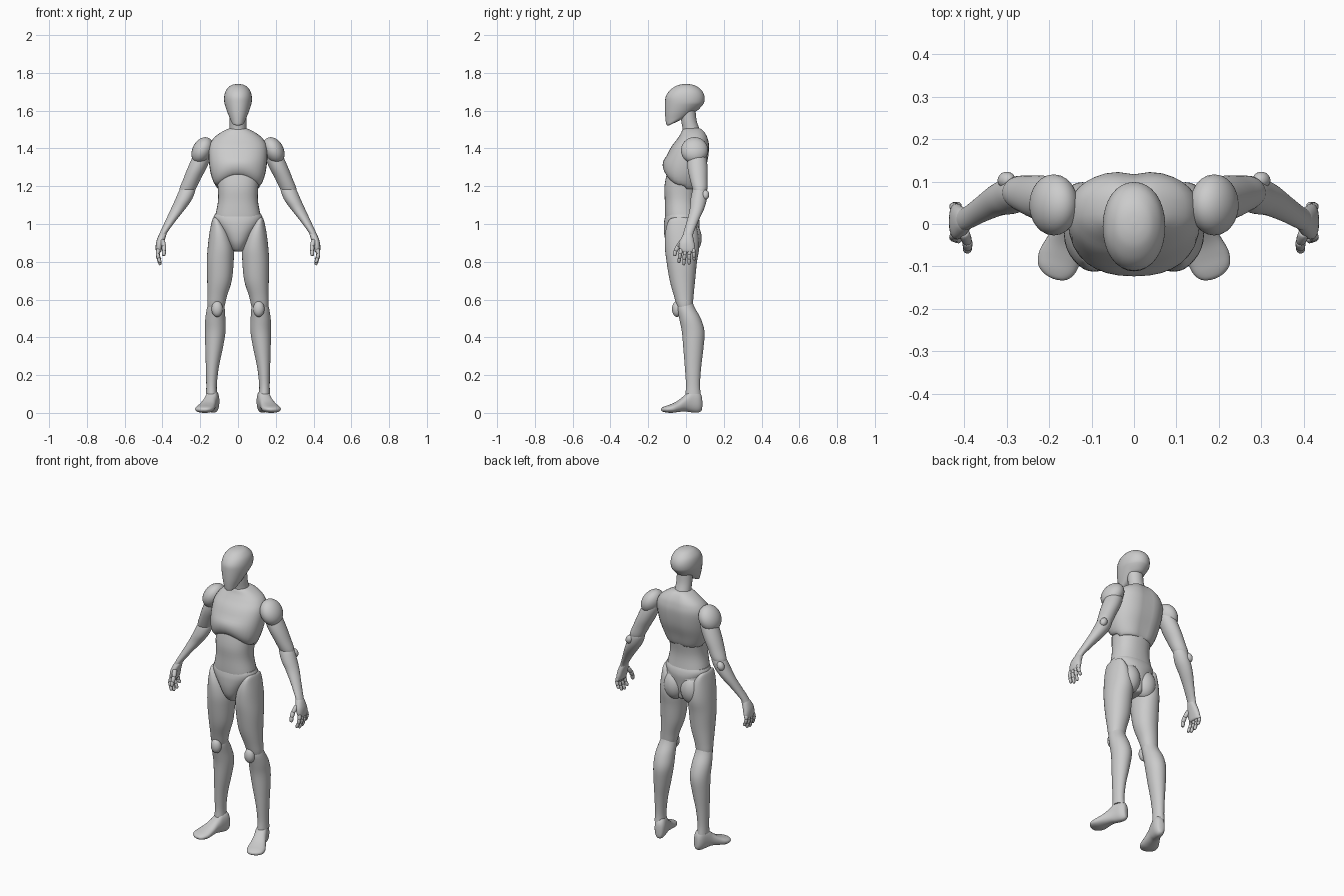
import bpy, bmesh, math
from mathutils import Matrix, Vector


def spline(a, b, c, d, t):
    return 0.5 * (2 * b + (c - a) * t + (2 * a - 5 * b + 4 * c - d) * t * t + (3 * b - a - 3 * c + d) * t ** 3)


def finish(name, bm, mirror, angle=50):
    bmesh.ops.recalc_face_normals(bm, faces=bm.faces)
    me = bpy.data.meshes.new(name)
    bm.to_mesh(me)
    bm.free()
    ob = bpy.data.objects.new(name, me)
    bpy.context.collection.objects.link(ob)
    bpy.ops.object.select_all(action='DESELECT')
    bpy.context.view_layer.objects.active = ob
    ob.select_set(True)
    bpy.ops.object.shade_smooth_by_angle(angle=math.radians(angle))
    if mirror:
        m = ob.modifiers.new("Mirror", 'MIRROR')
        m.use_mirror_merge = False
        m.use_clip = False
    return ob


# Loft of oval rings: (height, centre x, half width, front, back)
def loft(name, keys, mirror=False, shape=None, matrix=None, power=2.0, n=32, sub=4):
    rows = []
    for i in range(len(keys) - 1):
        quad = [keys[max(i - 1, 0)], keys[i], keys[i + 1], keys[min(i + 2, len(keys) - 1)]]
        for s in range(sub):
            rows.append([spline(*col, s / sub) for col in zip(*quad)])
    rows.append(list(keys[-1]))
    bm = bmesh.new()
    rings = []
    for z, cx, r, f, b in rows:
        ring = []
        for k in range(n):
            a = 2 * math.pi * k / n
            c, s = math.cos(a), math.sin(a)
            x = cx + r * math.copysign(abs(c) ** (2 / power), c)
            y = (f + b) / 2 + (b - f) / 2 * math.copysign(abs(s) ** (2 / power), s)
            p = Vector((x, y, z))
            if shape:
                p = shape(p)
            if matrix:
                p = matrix @ p
            ring.append(bm.verts.new(p))
        rings.append(ring)
    for a, b in zip(rings, rings[1:]):
        for k in range(n):
            bm.faces.new((a[k], a[(k + 1) % n], b[(k + 1) % n], b[k]))
    bm.faces.new(rings[0])
    bm.faces.new(rings[-1])
    return finish(name, bm, mirror)


def ellipsoid(name, loc, radii, tilt=(0, 0), mirror=True):
    bm = bmesh.new()
    m = (Matrix.Translation(loc) @ Matrix.Rotation(math.radians(tilt[1]), 4, 'Y')
         @ Matrix.Rotation(math.radians(tilt[0]), 4, 'X') @ Matrix.Diagonal((*radii, 1)))
    bmesh.ops.create_uvsphere(bm, u_segments=28, v_segments=18, radius=1, matrix=m)
    return finish(name, bm, mirror)


# Head: jaw underside slopes up toward the back
def jaw(p):
    w = max(0, min(1, (1.64 - p.z) / 0.11))
    p.z += w * 0.055 * max(0, min(1, (p.y + 0.09) / 0.12))
    return p


loft("head", [(1.522, 0, .012, -.098, -.06), (1.527, 0, .034, -.104, .0), (1.55, 0, .047, -.108, .05),
              (1.59, 0, .061, -.111, .075), (1.64, 0, .072, -.111, .095), (1.675, 0, .073, -.107, .098),
              (1.705, 0, .065, -.088, .085), (1.728, 0, .046, -.058, .058), (1.738, 0, .026, -.03, .032),
              (1.741, 0, .004, -.004, .006)], shape=jaw, power=2.1)
loft("neck", [(1.46, 0, .052, -.02, .085), (1.5, 0, .045, -.018, .072), (1.55, 0, .044, -.026, .056),
              (1.61, 0, .045, -.035, .05)])


# Chest: arched lower front edge and a shallow spine groove
def ribs(p):
    if p.y < 0:
        w = max(0, min(1, (1.36 - p.z) / 0.17))
        p.z += w * 0.075 * max(0, 1 - (p.x / 0.125) ** 2)
    elif p.y > .04:
        p.y -= 0.009 * math.exp(-(p.x / .03) ** 2)
    return p


loft("chest", [(1.185, 0, .09, -.08, .055), (1.19, 0, .112, -.105, .072), (1.25, 0, .14, -.122, .092),
               (1.32, 0, .153, -.118, .115), (1.40, 0, .155, -.083, .126), (1.445, 0, .137, -.05, .121),
               (1.475, 0, .105, -.03, .11), (1.50, 0, .062, -.018, .092), (1.51, 0, .03, 0, .07)],
     shape=ribs, power=2.3)
loft("abdomen", [(.99, 0, .122, -.105, .07), (1.04, 0, .121, -.111, .062), (1.12, 0, .106, -.112, .055),
                 (1.2, 0, .108, -.114, .066), (1.3, 0, .118, -.095, .085)], power=2.3)
# Pelvis wedge and buttocks
loft("pelvis", [(.855, 0, .018, -.055, .03), (.863, 0, .034, -.078, .05), (.9, 0, .055, -.104, .058),
                (.95, 0, .083, -.116, .066), (1.0, 0, .118, -.117, .072), (1.03, 0, .13, -.113, .068),
                (1.05, 0, .124, -.108, .06)], power=2.2)
ellipsoid("buttock", (.055, .025, .925), (.062, .058, .085))

# Legs
loft("thigh", [(1.035, .122, .006, -.06, .0), (1.02, .115, .022, -.09, .04), (.96, .1, .05, -.109, .062),
               (.88, .092, .068, -.112, .07), (.8, .094, .071, -.103, .058), (.7, .098, .065, -.086, .048),
               (.62, .11, .052, -.064, .04), (.57, .116, .046, -.05, .036), (.53, .118, .036, -.035, .03)],
     mirror=True, power=2.1)
loft("shin", [(.6, .114, .036, -.035, .03), (.56, .117, .046, -.048, .045), (.5, .12, .053, -.036, .078),
              (.43, .12, .054, -.022, .098), (.34, .127, .046, -.014, .092), (.24, .136, .034, -.006, .08),
              (.15, .14, .028, .0, .074), (.1, .14, .029, -.003, .078)], mirror=True)
ellipsoid("kneecap", (.11, -.048, .55), (.03, .026, .042))

# Foot: lofted from heel to toe, turned outward
turn = (Matrix.Translation((.134, .04, 0)) @ Matrix.Rotation(math.radians(16), 4, 'Z')
        @ Matrix(((1, 0, 0, 0), (0, 0, -1, 0), (0, 1, 0, 0), (0, 0, 0, 1))))
loft("foot", [(-.046, 0, .006, .025, .06), (-.041, 0, .02, .01, .095), (-.02, 0, .031, .001, .122),
              (.02, 0, .034, .004, .12), (.05, .002, .036, .008, .092), (.09, .005, .044, .004, .062),
              (.125, .007, .05, .0, .046), (.155, .007, .044, .003, .036), (.172, .004, .027, .008, .028),
              (.178, .002, .006, .013, .021)], mirror=True, matrix=turn, power=2.3)

# Arms
ellipsoid("shoulder", (.189, .045, 1.39), (.052, .072, .074), tilt=(0, -28))
loft("upper_arm", [(1.41, .175, .035, .02, .09), (1.36, .19, .048, .008, .106), (1.3, .215, .05, .008, .114),
                   (1.24, .243, .046, .02, .114), (1.185, .267, .043, .035, .113), (1.16, .275, .032, .045, .1)],
     mirror=True)
loft("forearm", [(1.21, .262, .026, .05, .1), (1.18, .268, .042, .035, .112), (1.13, .288, .044, .024, .11),
                 (1.08, .317, .038, .02, .096), (1.02, .355, .028, .006, .068), (.96, .391, .02, -.012, .042),
                 (.935, .402, .019, -.016, .036)], mirror=True)
ellipsoid("elbow", (.3, .103, 1.155), (.02, .02, .026), tilt=(0, -25))

# Hand with jointed fingers
loft("palm", [(.955, .393, .014, -.006, .03), (.94, .4, .02, -.018, .036), (.905, .412, .021, -.034, .043),
              (.875, .418, .018, -.036, .048), (.855, .42, .014, -.03, .045), (.85, .42, .008, -.02, .035)],
     mirror=True, n=24, power=2.3)


def finger(name, points, r):
    for i, (a, b) in enumerate(zip(points, points[1:])):
        a, b = Vector(a), Vector(b)
        length = (b - a).length
        m = Matrix.Translation(a) @ (b - a).to_track_quat('Z', 'Y').to_matrix().to_4x4()
        q = r * (1 - .08 * i)
        prof = [(-.4 * q, .5 * q), (0, q), (length * .8, .95 * q), (length + .3 * q, .5 * q)]
        loft(f"{name}_{i + 1}", [(t, 0, w, -w, w) for t, w in prof], True, matrix=m, n=12, sub=3)


for name, y0, y1, tip in (("index_finger", -.024, -.038, .797), ("middle_finger", -.002, -.012, .785),
                          ("ring_finger", .019, .016, .789), ("little_finger", .038, .044, .811)):
    ym, zm = (y0 + y1) / 2, (.862 + tip) / 2
    finger(name, [(.421, y0, .866), (.426, ym, zm + .012), (.42, (ym + y1) / 2, zm - .012), (.412, y1, tip)], .0105)
finger("thumb", [(.4, -.022, .91), (.392, -.043, .88), (.392, -.056, .856), (.393, -.061, .834)], .0125)
